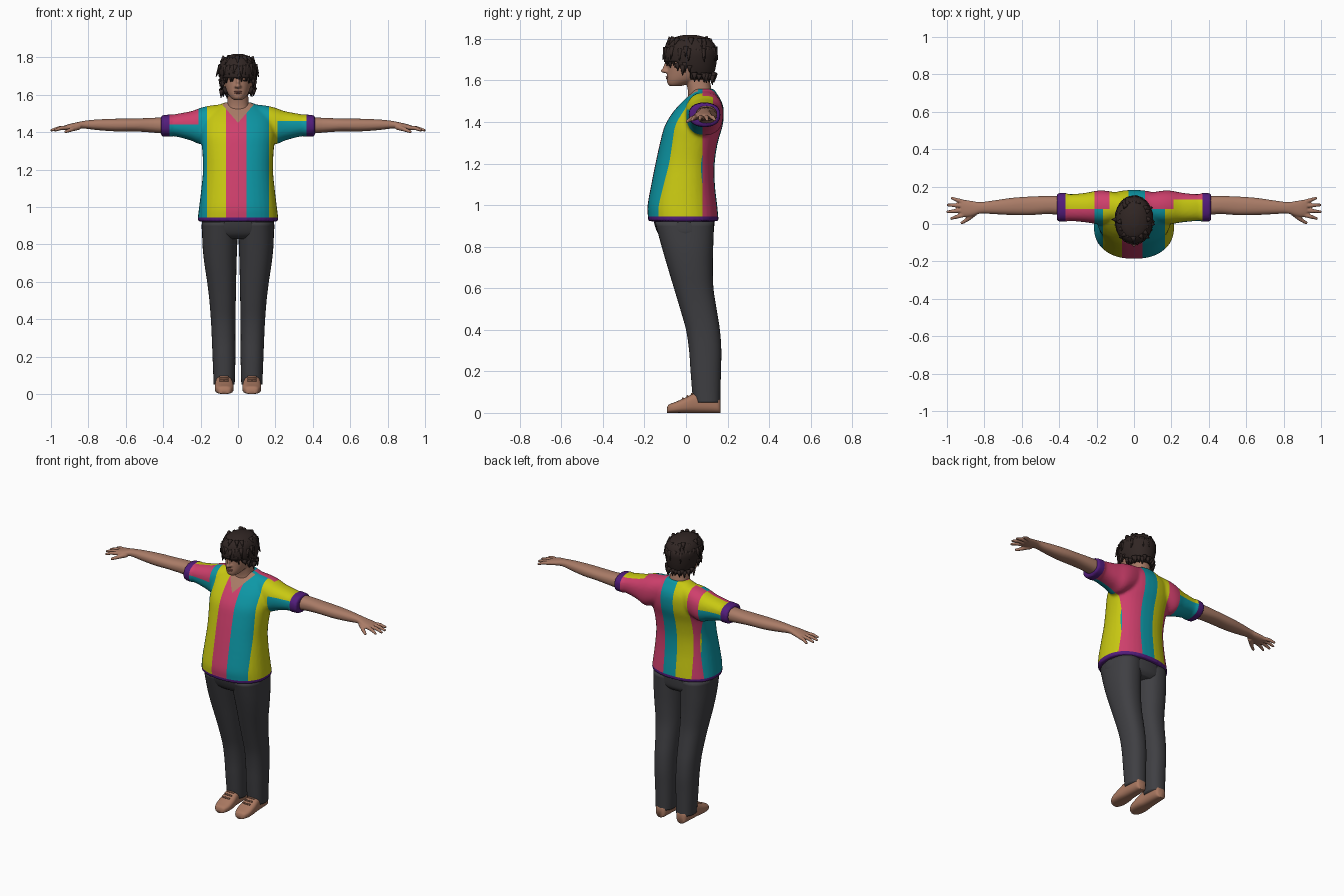
import bpy, bmesh, math, random
from mathutils import Vector, Matrix

if "Cube" in bpy.data.objects:
    bpy.data.objects.remove(bpy.data.objects["Cube"])

random.seed(4)
COLOURS = {
    "skin": (0.40, 0.20, 0.135), "hair_brown": (0.03, 0.019, 0.017),
    "yellow": (0.58, 0.58, 0.006), "pink": (0.62, 0.05, 0.15),
    "teal": (0.004, 0.31, 0.38), "purple": (0.085, 0.012, 0.20),
    "trouser_grey": (0.05, 0.05, 0.056), "shoe_tan": (0.40, 0.19, 0.12),
    "lip_red": (0.30, 0.11, 0.085),
}
MATS = {}
for key, c in COLOURS.items():
    MATS[key] = bpy.data.materials.new(key)
    MATS[key].diffuse_color = (*c, 1)


def smooth_sections(secs, steps):
    """Catmull-Rom interpolation between cross-sections."""
    out = []
    for i in range(len(secs) - 1):
        a, b = secs[max(i - 1, 0)], secs[i]
        c, d = secs[i + 1], secs[min(i + 2, len(secs) - 1)]
        for k in range(steps):
            t = k / steps
            out.append([0.5 * (2 * q + (r - p) * t + (2 * p - 5 * q + 4 * r - s) * t * t
                               + (3 * q - p - 3 * r + s) * t ** 3)
                        for p, q, r, s in zip(a, b, c, d)])
    return out + [list(secs[-1])]


def loft(bm, axis, secs, side=1, power=2.3, n=36, steps=4):
    """Skin superellipse sections (t, a0, a1, b0, b1) along an axis."""
    rings = []
    for t, a0, a1, b0, b1 in smooth_sections(secs, steps):
        ring = []
        for i in range(n):
            w = 2 * math.pi * i / n
            c, s = math.cos(w), math.sin(w)
            a = (a0 + a1) / 2 + (a1 - a0) / 2 * math.copysign(abs(c) ** (2 / power), c)
            b = (b0 + b1) / 2 + (b1 - b0) / 2 * math.copysign(abs(s) ** (2 / power), s)
            x, y, z = {"x": (t, a, b), "y": (a, t, b), "z": (a, b, t)}[axis]
            ring.append(bm.verts.new((x * side, y, z)))
        rings.append(ring)
    faces = [bm.faces.new((p[i], p[(i + 1) % n], q[(i + 1) % n], q[i]))
             for p, q in zip(rings, rings[1:]) for i in range(n)]
    faces += [bm.faces.new(rings[0]), bm.faces.new(rings[-1])]
    bmesh.ops.recalc_face_normals(bm, faces=faces)


def sym(*rows):
    """Rows (z, half width, front y, back y) as symmetric sections."""
    return [(z, -w, w, f, b) for z, w, f, b in rows]


def ball(bm, loc, size, rot=0):
    m = Matrix.Translation(loc) @ Matrix.Rotation(rot, 4, "X") @ Matrix.Diagonal((*size, 1))
    bmesh.ops.create_uvsphere(bm, u_segments=16, v_segments=10, radius=1, matrix=m)


def taper(bm, p, q, r1, r2, seg=10):
    p, q = Vector(p), Vector(q)
    m = Matrix.Translation((p + q) / 2) @ (q - p).to_track_quat("Z", "Y").to_matrix().to_4x4()
    bmesh.ops.create_cone(bm, cap_ends=True, segments=seg, radius1=r1, radius2=r2,
                          depth=(q - p).length, matrix=m)


def finish(name, bm, mats, voxel=0, relax=3, thick=0):
    """Make the object; optionally fuse its overlapping pieces into one skin."""
    me = bpy.data.meshes.new(name)
    bm.to_mesh(me)
    bm.free()
    ob = bpy.data.objects.new(name, me)
    bpy.context.collection.objects.link(ob)
    if voxel:
        mod = ob.modifiers.new("fuse", "REMESH")
        mod.mode, mod.voxel_size = "VOXEL", voxel
        mod = ob.modifiers.new("relax", "SMOOTH")
        mod.factor, mod.iterations = 0.5, relax
        dg = bpy.context.evaluated_depsgraph_get()
        ob.data = bpy.data.meshes.new_from_object(ob.evaluated_get(dg))
        ob.modifiers.clear()
    if thick:
        mod = ob.modifiers.new("thickness", "SOLIDIFY")
        mod.thickness = thick
    ob.data.materials.clear()
    for m in mats:
        ob.data.materials.append(MATS[m])
    for p in ob.data.polygons:
        p.use_smooth, p.material_index = True, 0
    return ob


# Shirt: torso and sleeves fused together
bm = bmesh.new()
loft(bm, "z", sym((.922, .216, -.182, .157), (.95, .214, -.184, .155), (1.0, .208, -.185, .150),
                  (1.1, .196, -.167, .139), (1.2, .187, -.147, .138), (1.3, .191, -.125, .153),
                  (1.38, .20, -.103, .176), (1.44, .197, -.068, .182), (1.48, .187, -.035, .178),
                  (1.51, .163, -.005, .166), (1.535, .12, .02, .15), (1.558, .075, .035, .135)))
for s in (-1, 1):
    loft(bm, "x", [(.08, .02, .165, 1.38, 1.55), (.15, .0, .178, 1.35, 1.542), (.2, .0, .178, 1.335, 1.53),
                   (.25, .008, .168, 1.355, 1.512), (.32, .015, .16, 1.374, 1.499), (.362, .018, .16, 1.38, 1.49)], s)
    loft(bm, "x", [(.36, .012, .166, 1.375, 1.495), (.412, .014, .165, 1.377, 1.49)], s, steps=1)
shirt = finish("shirt", bm, ["yellow", "pink", "teal", "purple", "skin"], voxel=.009, relax=4)

# Stripes, trims and V-neck: cut along planes, then colour by position
Y, P, T, TRIM, SKIN = range(5)
bm = bmesh.new()
bm.from_mesh(shirt.data)
X, YA, Z = (1, 0, 0), (0, 1, 0), (0, 0, 1)
cuts = [(X, v) for v in (-.365, -.21, -.165, -.13, -.065, -.03, .045, .06, .165, .21, .365)]
cuts += [(YA, v) for v in (.08, .13)] + [(Z, v) for v in (.945, 1.44, 1.46)]
cuts += [((-1.15, 0, 1), 1.45), ((1.15, 0, 1), 1.45)]
for no, v in cuts:
    no = Vector(no)
    bmesh.ops.bisect_plane(bm, geom=bm.verts[:] + bm.edges[:] + bm.faces[:],
                           plane_co=no * v / no.length_squared, plane_no=no, dist=1e-5)


def band(x, limits, colours):
    return colours[sum(x > v for v in limits)]


def shirt_colour(c):
    x, y, z = c
    if z < .945 or abs(x) > .365:
        return TRIM
    if z > 1.45 + 1.15 * abs(x) and y < .06:
        return SKIN
    if x < -.21 and z > 1.3:
        return T if z < 1.44 else (P if y < .08 else Y)
    if x > .21 and z > 1.3:
        return Y if z > 1.46 and y < .13 else (T if y < .08 else P)
    if y < .08:
        return band(x, (-.165, -.065, .045, .165), (T, Y, P, T, Y))
    return band(x, (-.13, -.03, .06), (P, Y, T, P))


for f in bm.faces:
    f.material_index = shirt_colour(f.calc_center_median())
bm.to_mesh(shirt.data)
bm.free()

# Trousers
bm = bmesh.new()
loft(bm, "z", sym((.945, .19, -.158, .137), (.90, .194, -.15, .136), (.855, .188, -.13, .13), (.83, .15, -.10, .11)))
for s in (-1, 1):
    loft(bm, "z", [(.92, .0, .192, -.15, .135), (.8, .004, .19, -.117, .131), (.7, .008, .18, -.088, .129),
                   (.6, .01, .165, -.058, .132), (.5, .012, .153, -.028, .147), (.4, .014, .145, .0, .163),
                   (.3, .014, .14, .015, .17), (.2, .014, .136, .022, .168), (.1, .016, .132, .03, .166),
                   (.05, .018, .13, .036, .165)], s)
finish("trousers", bm, ["trouser_grey"])

for s, side in ((-1, "right"), (1, "left")):
    # Shoe
    bm = bmesh.new()
    loft(bm, "y", [(-.092, .055, .09, 0, .022), (-.083, .038, .108, 0, .04), (-.05, .025, .122, 0, .053),
                   (0, .024, .124, 0, .075), (.05, .03, .12, 0, .098), (.12, .034, .115, 0, .098),
                   (.155, .04, .11, 0, .08), (.166, .052, .098, 0, .06)], s, power=2.8)
    for k in range(3):  # laces
        y, z = -.015 + .022 * k, .070 + .011 * k
        taper(bm, (s * .05, y, z), (s * .098, y, z), .005, .005, 8)
    finish(side + "_shoe", bm, ["shoe_tan"])

    # Arm with hand
    bm = bmesh.new()
    loft(bm, "x", [(.35, .04, .15, 1.388, 1.48), (.45, .053, .15, 1.397, 1.477), (.55, .048, .147, 1.404, 1.473),
                   (.65, .048, .14, 1.404, 1.472), (.75, .053, .126, 1.411, 1.468), (.82, .056, .117, 1.419, 1.461),
                   (.86, .044, .122, 1.416, 1.453), (.9, .038, .128, 1.411, 1.444), (.925, .045, .124, 1.412, 1.436)], s)
    for y0, tip_x, tip_y in ((.05, .982, .028), (.074, 1.003, .065), (.097, 1.0, .102), (.116, .978, .14)):
        mid = (s * (.91 + tip_x) / 2, (y0 + tip_y) / 2, 1.422)
        taper(bm, (s * .905, y0, 1.425), mid, .012, .011)
        taper(bm, mid, (s * tip_x, tip_y, 1.409), .011, .007)
    taper(bm, (s * .85, .06, 1.428), (s * .89, .026, 1.415), .016, .012)
    taper(bm, (s * .885, .028, 1.416), (s * .925, .003, 1.401), .012, .008)
    finish(side + "_arm", bm, ["skin"], voxel=.0045, relax=3)

# Head and neck
bm = bmesh.new()
loft(bm, "z", sym((1.48, .075, .005, .13), (1.54, .06, .01, .125), (1.6, .054, .0, .115), (1.64, .05, .0, .11)))
loft(bm, "z", sym((1.572, .022, -.075, -.03), (1.582, .036, -.088, .01), (1.605, .054, -.092, .07),
                  (1.64, .067, -.09, .11), (1.68, .074, -.088, .13), (1.72, .077, -.092, .135),
                  (1.76, .07, -.08, .125), (1.785, .05, -.045, .10)), power=2.1)
ball(bm, (0, -.103, 1.646), (.013, .019, .011))
ball(bm, (0, -.094, 1.665), (.009, .016, .032), -.3)
for s in (-1, 1):
    ball(bm, (s * .012, -.095, 1.643), (.008, .012, .008))
    ball(bm, (s * .077, .035, 1.66), (.009, .02, .032), .2)
finish("head", bm, ["skin"], voxel=.005, relax=3)

# Lips, eyes and brows
bm = bmesh.new()
ball(bm, (0, -.089, 1.617), (.022, .009, .004))
ball(bm, (0, -.088, 1.609), (.018, .009, .005))
finish("lips", bm, ["lip_red"])
bm = bmesh.new()
for s in (-1, 1):
    ball(bm, (s * .03, -.077, 1.676), (.011, .006, .004))
    ball(bm, (s * .032, -.080, 1.693), (.018, .007, .003))
finish("eyes_and_brows", bm, ["hair_brown"])


# Hair: cap trimmed round the face, then pointed locks along the edge
def hair_edge(y):
    return 1.692 if y < -.05 else (1.66 if y < .02 else 1.612)


bm = bmesh.new()
loft(bm, "z", sym((1.595, .066, -.08, .122), (1.65, .09, -.098, .14), (1.70, .101, -.107, .149),
                  (1.74, .102, -.107, .151), (1.78, .088, -.092, .134), (1.805, .06, -.06, .1),
                  (1.818, .025, -.015, .05)), power=2.1, n=48)
bad = [f for f in bm.faces if f.calc_center_median().z < hair_edge(f.calc_center_median().y)]
bmesh.ops.delete(bm, geom=bad, context="FACES")
finish("hair_cap", bm, ["hair_brown"], thick=.018)

bm = bmesh.new()
for row, count in ((0, 34), (1, 26), (2, 16)):
    for i in range(count):
        w = 2 * math.pi * (i + random.uniform(-.3, .3)) / count
        cx, cy = math.cos(w), math.sin(w)
        k = (.92, .93, .72)[row]
        p = Vector((cx * .098 * k, .021 + cy * .127 * k, 0))
        z = hair_edge(p.y) + .02 if row == 0 else (1.755 if row == 1 else 1.797)
        p.z = z + random.uniform(-.008, .008)
        out = (-.004, .012, .024)[row] + random.uniform(-.004, .006)
        drop = (.045, .06, .035)[row] * random.uniform(.7, 1.1)
        q = p + Vector((cx * out + random.uniform(-.01, .01), cy * out, -drop))
        taper(bm, p, q, .015, .002, 7)
finish("hair_locks", bm, ["hair_brown"])

for m in bpy.data.materials:
    if m.users and not m.is_grease_pencil:
        m.use_nodes = True
        m.node_tree.nodes["Principled BSDF"].inputs["Base Color"].default_value = m.diffuse_color
